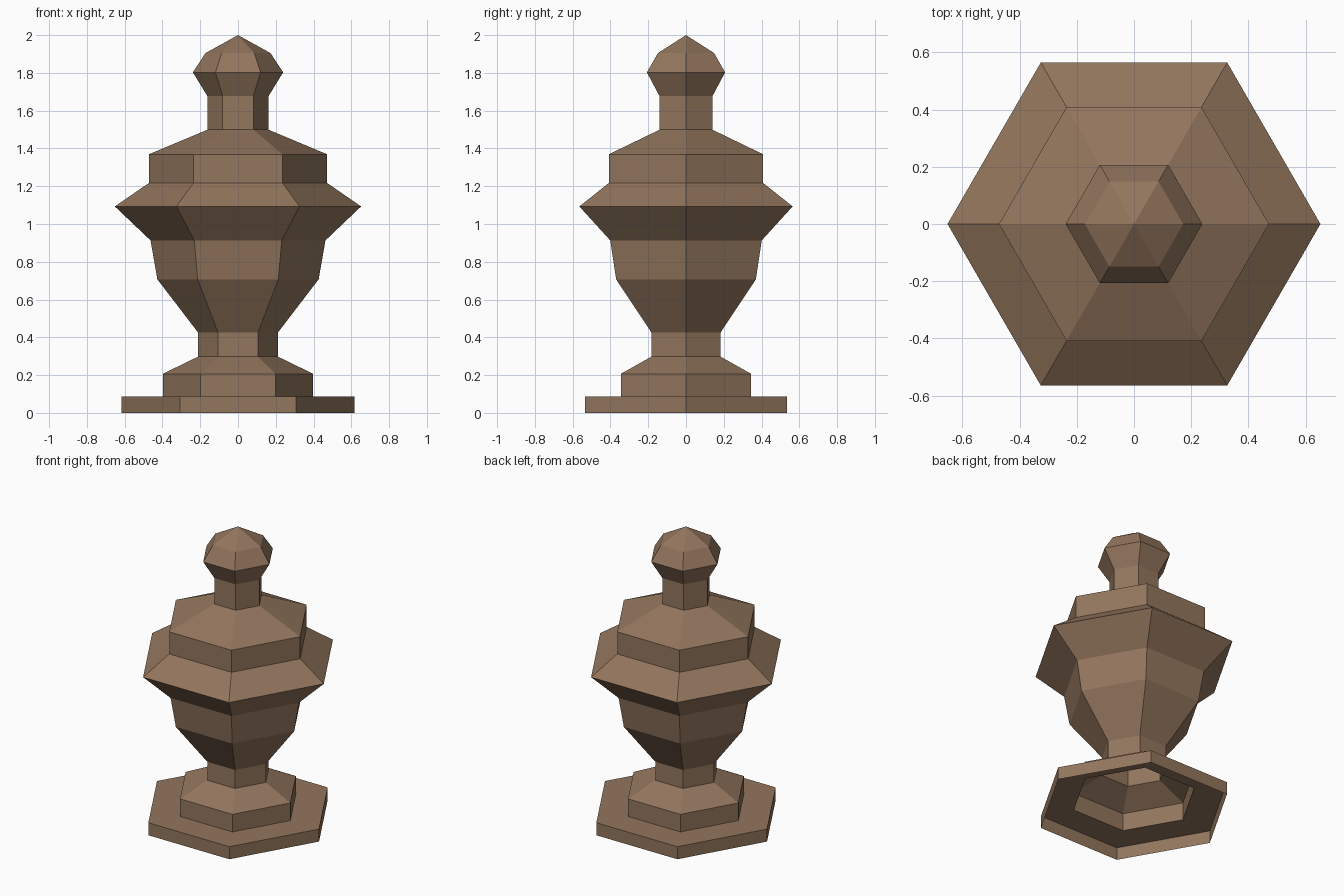
import bpy, bmesh
from math import cos, sin, pi

if "Cube" in bpy.data.objects:
    bpy.data.objects.remove(bpy.data.objects["Cube"])

SIDES = 6

mat = bpy.data.materials.new("brown_clay")
mat.diffuse_color = (0.29, 0.18, 0.11, 1)
mat.use_nodes = True
mat.node_tree.nodes["Principled BSDF"].inputs["Base Color"].default_value = mat.diffuse_color


def lathe(name, profile):
    """Turn a (radius, z) profile into a flat-faced hexagonal open shell."""
    bm = bmesh.new()
    rings = []
    for r, z in profile:
        if r == 0:
            rings.append([bm.verts.new((0, 0, z))] * SIDES)
        else:
            rings.append([bm.verts.new((r * cos(2 * pi * i / SIDES),
                                        r * sin(2 * pi * i / SIDES), z))
                          for i in range(SIDES)])
    for low, high in zip(rings, rings[1:]):
        for i in range(SIDES):
            j = (i + 1) % SIDES
            corners = [low[i], low[j], high[j], high[i]]
            bm.faces.new(list(dict.fromkeys(corners)))
    mesh = bpy.data.meshes.new(name)
    bm.to_mesh(mesh)
    bm.free()
    mesh.materials.append(mat)
    obj = bpy.data.objects.new(name, mesh)
    bpy.context.collection.objects.link(obj)
    return obj


# Stepped foot, open underneath
lathe("foot", [(0.616, 0), (0.616, 0.086), (0.398, 0.086), (0.398, 0.207),
               (0.211, 0.298)])

# Stem and flared bowl
lathe("bowl", [(0.211, 0.298), (0.211, 0.425), (0.427, 0.707),
               (0.463, 0.913), (0.652, 1.093)])

# Stepped lid
lathe("lid", [(0.652, 1.093), (0.472, 1.217), (0.472, 1.369),
              (0.162, 1.499)])

# Neck and pointed knob
lathe("knob", [(0.162, 1.499), (0.162, 1.677), (0.239, 1.803),
               (0.172, 1.905), (0, 2.0)])
